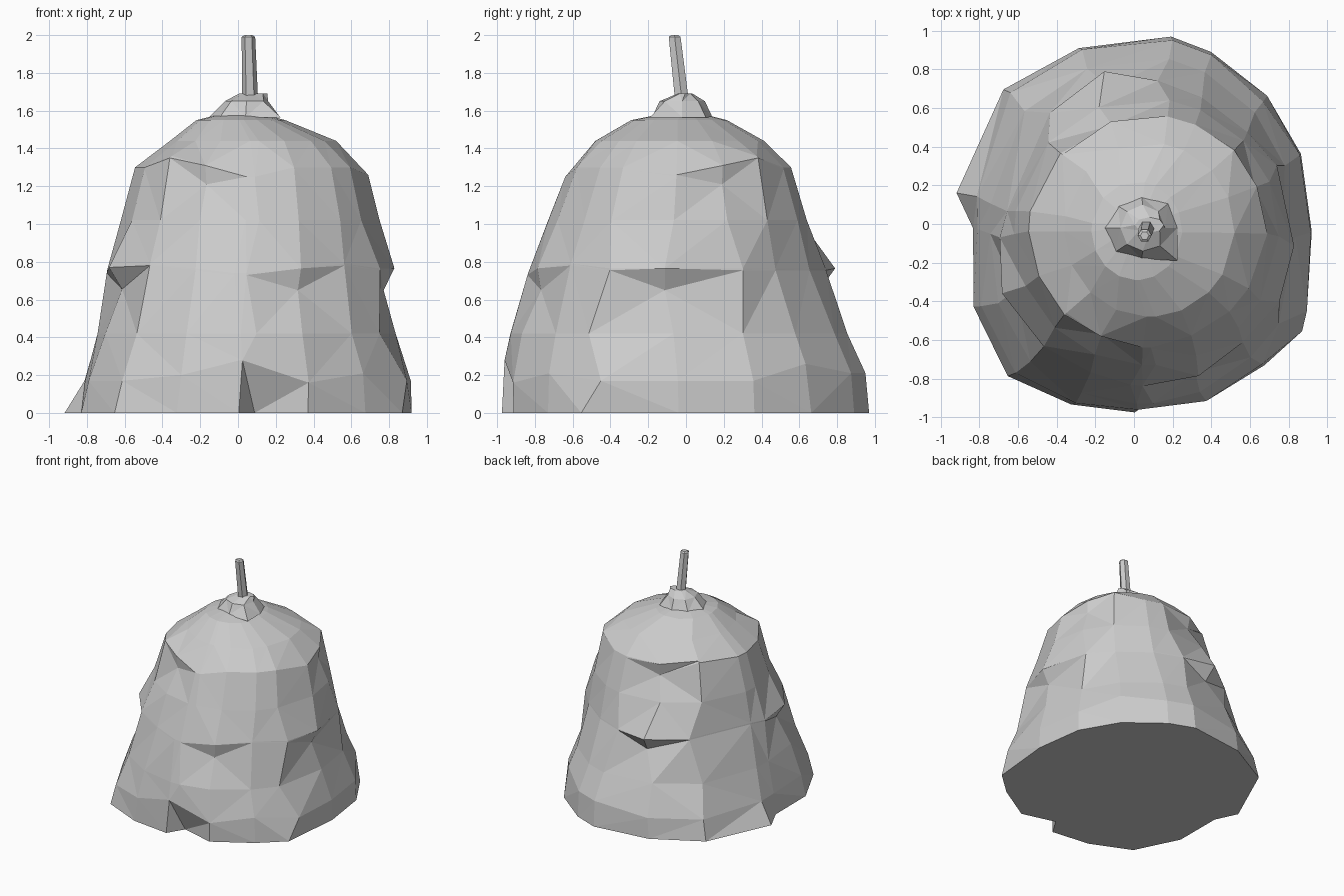
import bpy, bmesh
from math import sin, cos, pi, radians
from mathutils import Vector

cube = bpy.data.objects.get("Cube")
if cube:
    bpy.data.objects.remove(cube, do_unlink=True)

# One flat straw grey
straw = bpy.data.materials.new("straw_grey")
straw.use_nodes = True
tone = (0.6, 0.6, 0.6, 1)
straw.diffuse_color = tone
straw.node_tree.nodes["Principled BSDF"].inputs["Base Color"].default_value = tone


def loft(name, rings):
    """Skin a stack of closed rings and cap both ends."""
    bm = bmesh.new()
    rows = [[bm.verts.new(p) for p in ring] for ring in rings]
    n = len(rows[0])
    for low, high in zip(rows, rows[1:]):
        for i in range(n):
            j = (i + 1) % n
            bm.faces.new((low[i], low[j], high[j], high[i]))
    bm.faces.new(rows[0][::-1])
    bm.faces.new(rows[-1])
    bmesh.ops.triangulate(bm, faces=[f for f in bm.faces if len(f.verts) == 4])
    bmesh.ops.recalc_face_normals(bm, faces=bm.faces)
    mesh = bpy.data.meshes.new(name)
    bm.to_mesh(mesh)
    bm.free()
    mesh.materials.append(straw)
    obj = bpy.data.objects.new(name, mesh)
    bpy.context.collection.objects.link(obj)


# Body profile: height, x min, x max, y min, y max
profile = [
    (0, -.85, .92, -.975, .965), (.19, -.82, .915, -.98, .96),
    (.42, -.75, .835, -.93, .86), (.66, -.67, .785, -.86, .745),
    (.76, -.665, .78, -.83, .72), (1.02, -.62, .75, -.73, .65),
    (1.3, -.545, .68, -.62, .565), (1.44, -.36, .52, -.48, .42),
    (1.55, -.22, .25, -.29, .22), (1.58, -.1, .14, -.14, .1)]


def on_body(angle, z, grow=1.0):
    """Point on the body at an angle and height."""
    for a, b in zip(profile, profile[1:]):
        if z <= b[0]:
            t = (z - a[0]) / (b[0] - a[0])
            _, x0, x1, y0, y1 = [p + (q - p) * t for p, q in zip(a, b)]
            break
    c, s = cos(radians(angle)), sin(radians(angle))
    return Vector(((x0 + x1) / 2 + (x1 - x0) / 2 * c * grow,
                   (y0 + y1) / 2 + (y1 - y0) / 2 * s * grow, z))


# Body columns, as angle in degrees and radius factor at the ground
columns = {-2: 1, 22: 1.01, 43: 1.01, 66: 1.01, 80: 1.02, 111: 1.01, 138: 1.08,
           171: 1, 181: .98, 204: 1.07, 226: 1.12, 247: 1.04, 268: 1, 274: 1,
           292: 1.01, 314: 1.04, 329: 1.1}
# Torn hem: ground points pushed in or out, raised and turned hem points
ground = {171: 1.09, 274: .86}
hem_height = {268: .28, 274: .279, 247: .2, 314: .21, 292: .16,
              43: .26, 66: .21, 80: .21}
hem_turn = {274: -5.5, 329: 6}
# Each lip: wavy heights, outward pushes, sideways turns, recesses under flaps
lower_lip = dict(
    heights={268: .74, 274: .74, 314: .79, 226: .79, 181: .75, 204: .77},
    pushes={-2: 1.07, 22: 1.05, 329: 1.06, 111: 1.13, 138: 1.06, 80: 1.03,
            204: 1.1, 226: 1.05, 181: 1.04, 292: 1.02, 314: 1.01},
    turns={-2: -2, 22: 4, 329: 6, 111: -6, 138: -8, 80: 5, 204: -3,
           268: -4, 274: -5},
    recess={-2: .98, 111: .98, 204: .98, 292: .95})
upper_lip = dict(
    heights={226: 1.36, 247: 1.31, 268: 1.25, 274: 1.25, -2: 1.26, 22: 1.31,
             43: 1.36, 138: 1.33},
    pushes={226: 1.13, 247: 1.03, 22: 1.02, 43: 1.11, 111: .99, 138: 1.03},
    turns={274: -2, 111: -3},
    recess={22: .95, 111: .91, 247: .94})


def hay_ring(height, heights={}, pushes={}, turns={}):
    ring = []
    for angle, factor in columns.items():
        z = heights.get(angle, height)
        grow = 1 + (factor - 1) * max(0, 1 - 1.4 * z)
        ring.append(on_body(angle + turns.get(angle, 0), z,
                            grow * pushes.get(angle, 1)))
    return ring


def lip(height, depth, heights, pushes, turns, recess):
    """Two rings: a recessed one under the flaps and the lip above it."""
    under = {a: heights.get(a, height) - (depth if a in recess else .01)
             for a in columns}
    return [hay_ring(height, under, pushes | recess, turns),
            hay_ring(height, heights, pushes, turns)]


rings = [hay_ring(0, pushes=ground),
         hay_ring(.17, hem_height, turns=hem_turn), hay_ring(.42)]
rings += lip(.765, .115, **lower_lip)
rings += [hay_ring(1.02)]
rings += lip(1.3, .1, **upper_lip)
rings += [hay_ring(h) for h in (1.44, 1.55, 1.58)]
loft("hay_body", rings)


def circle(cx, cy, rx, ry, z, n, factors=None):
    factors = factors or [1] * n
    return [Vector((cx + rx * cos(2 * pi * i / n) * f,
                    cy + ry * sin(2 * pi * i / n) * f, z))
            for i, f in enumerate(factors)]


# Small crown on top, with one pulled-out corner
loft("crown", [
    circle(.04, -.02, .175, .16, 1.565, 8, [1.05, 1.1, 1, 1, 1.1, 1.1, 1, 1.5]),
    circle(.045, -.02, .115, .12, 1.65, 8, [1, 1, 1, 1, 1, 1, 1, 1.1]),
    circle(.08, -.005, .075, .04, 1.69, 8)])

# Leaning centre pole
loft("pole", [circle(.065, -.02, .042, .042, 1.64, 6),
              circle(.055, -.06, .036, .036, 1.99, 6),
              circle(.055, -.06, .022, .022, 2.0, 6)])
